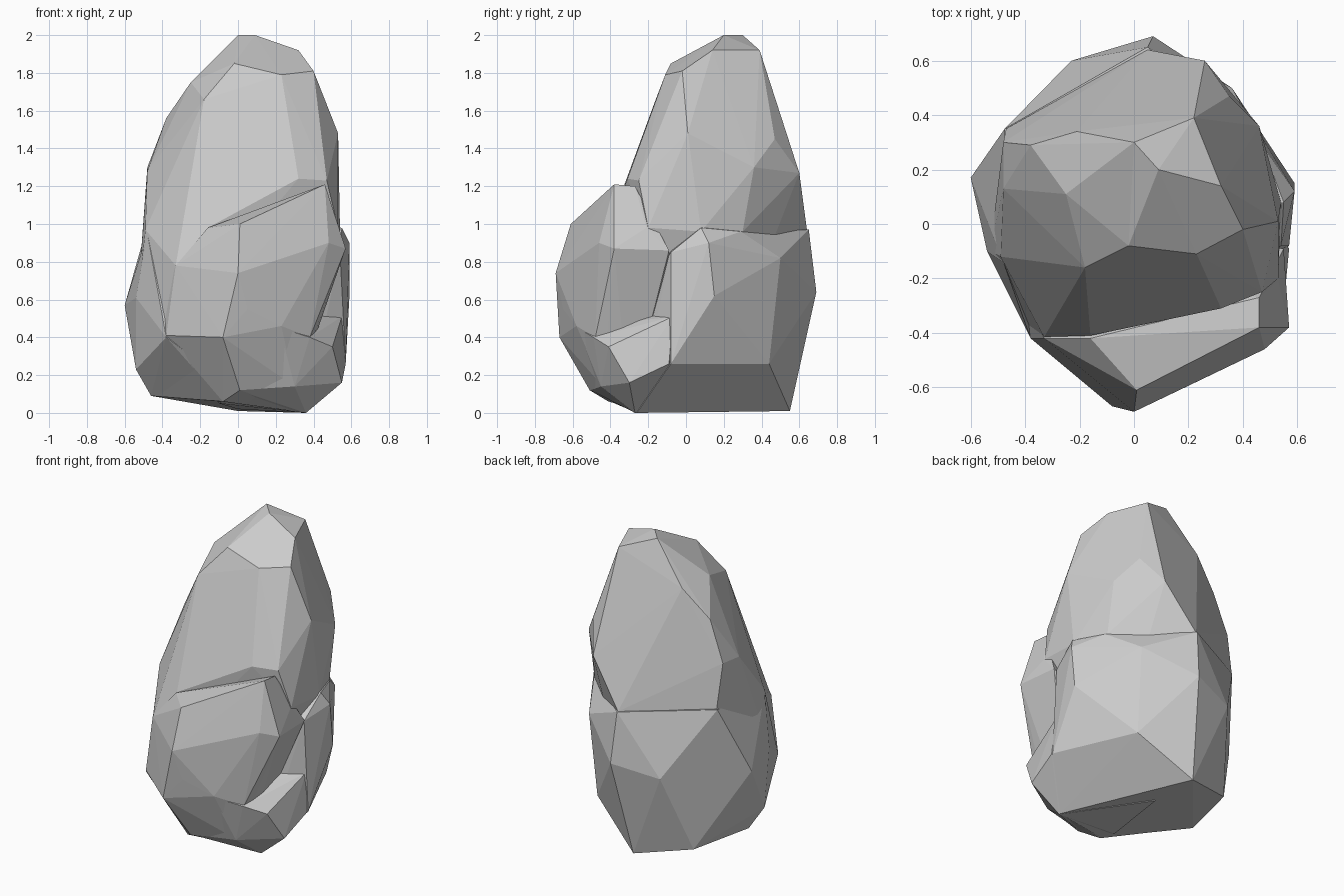
import bpy
import bmesh


def hull(name, points):
    """Faceted convex chunk wrapped around a few corner points."""
    bm = bmesh.new()
    for p in points:
        bm.verts.new(p)
    bmesh.ops.convex_hull(bm, input=bm.verts)
    loose = [v for v in bm.verts if not v.link_faces]
    bmesh.ops.delete(bm, geom=loose, context='VERTS')
    bmesh.ops.recalc_face_normals(bm, faces=bm.faces)
    mesh = bpy.data.meshes.new(name)
    bm.to_mesh(mesh)
    bm.free()
    obj = bpy.data.objects.new(name, mesh)
    bpy.context.collection.objects.link(obj)
    return obj


# Tall upper rock, running down the left side
rock = hull("rock", [
    (0, .3, 2), (.09, .2, 2), (.22, .39, 1.92), (.32, .14, 1.92),
    (.4, -.02, 1.81), (.23, -.11, 1.79), (-.02, -.08, 1.85), (-.18, -.16, 1.66),
    (-.25, .11, 1.75), (-.21, .34, 1.74), (-.38, .29, 1.56), (-.48, .3, 1.3),
    (-.48, .13, 1.28), (-.22, -.2, 1.42), (.53, .01, 1.48), (.46, .36, 1.3),
    (.35, .47, 1.45), (.26, .6, 1.27), (.05, .64, .97), (-.47, .35, 1.02),
    (-.49, -.12, .97), (-.28, -.34, 1.0), (-.16, -.41, .98), (.32, -.31, 1.24),
    (.47, -.25, 1.23), (.53, -.2, .98), (.54, .08, .96), (.46, .3, .96),
    (.3, .3, .5), (-.3, .3, .5), (.38, -.12, .5), (-.53, -.1, .62),
    (-.33, -.415, .78), (-.37, -.41, .42)])

# Broad lower body at the back and left
body = hull("lower_body", [
    (-.6, .17, .57), (-.54, -.1, .61), (-.48, -.14, .95), (-.475, .35, 1.01),
    (-.23, .6, .58), (.07, .69, .64), (.05, .65, .97), (.47, .29, .96),
    (.55, .08, .98), (.59, .12, .9), (.59, .15, .62), (.36, .5, .82),
    (.34, .44, .26), (.57, -.08, .26), (.36, -.26, 0), (0, .55, .01),
    (-.35, .42, .08), (-.2, .5, .15), (-.46, 0, .09), (-.54, -.05, .23),
    (-.38, -.42, .4), (0, -.5, .12), (-.08, -.4, .06), (.54, -.08, .85),
    (.55, -.065, .51)])

# Low foot below the side recess
foot = hull("foot", [
    (-.35, -.39, .4), (.38, -.49, .4), (.5, -.41, .35), (.43, -.16, .52),
    (.55, -.07, .51), (.57, -.09, .26), (.55, -.3, .16), (.36, -.27, 0),
    (.3, -.45, .14), (0, -.505, .12), (-.1, -.3, .05), (0, .2, .02), (0, 0, .4),
    (.22, -.575, .45)])

# Front lump with the ledge on top
lump = hull("front_lump", [
    (0, -.69, .74), (.01, -.61, 1.0), (.46, -.38, 1.21), (.18, -.53, 1.03),
    (-.08, -.67, .4), (.05, -.65, .55), (.23, -.58, .46), (.38, -.48, .4),
    (.42, -.16, .52), (.55, -.09, .86), (.57, -.38, .87), (.48, -.46, .9),
    (.53, -.21, .98), (.46, -.27, 1.2), (-.16, -.42, .98),
    (-.33, -.42, .78), (-.38, -.42, .41), (.01, -.51, .12), (.3, -.44, .14),
    (-.2, -.1, .3), (-.53, -.06, .235), (-.455, -.01, .095), (-.08, -.41, .06),
    (.28, -.3, .03)])

# Fuse the chunks into one rock
for part in (body, foot, lump):
    mod = rock.modifiers.new("union", 'BOOLEAN')
    mod.operation = 'UNION'
    mod.solver = 'EXACT'
    mod.object = part
bpy.context.view_layer.update()
deps = bpy.context.evaluated_depsgraph_get()
fused = bpy.data.meshes.new_from_object(rock.evaluated_get(deps))
rock.modifiers.clear()
rock.data = fused
for part in (body, foot, lump):
    bpy.data.objects.remove(part)
